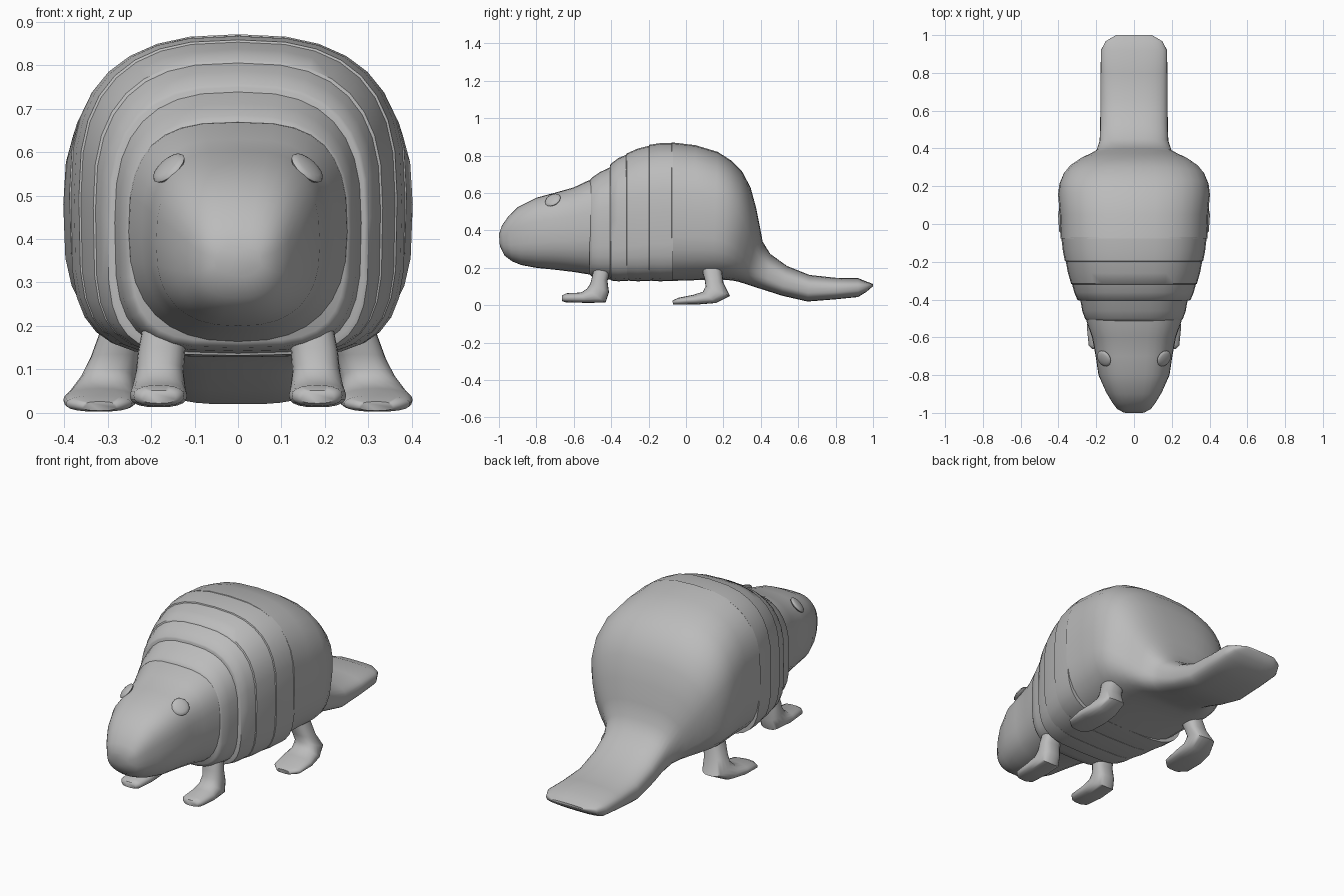
import bpy, bmesh, math
from mathutils import Vector

cube = bpy.data.objects.get("Cube")
if cube:
    bpy.data.objects.remove(cube, do_unlink=True)

fur = bpy.data.materials.new("plain grey")
fur.use_nodes = True
fur.diffuse_color = (0.5, 0.5, 0.5, 1)
fur.node_tree.nodes["Principled BSDF"].inputs["Base Color"].default_value = fur.diffuse_color


def finish(name, bm, angle=40):
    """Turn a bmesh into a smooth shaded object."""
    bmesh.ops.recalc_face_normals(bm, faces=bm.faces)
    mesh = bpy.data.meshes.new(name)
    bm.to_mesh(mesh)
    bm.free()
    mesh.materials.append(fur)
    obj = bpy.data.objects.new(name, mesh)
    bpy.context.collection.objects.link(obj)
    bpy.ops.object.select_all(action="DESELECT")
    obj.select_set(True)
    bpy.context.view_layer.objects.active = obj
    bpy.ops.object.shade_smooth_by_angle(angle=math.radians(angle))
    return obj


def power(value, exponent):
    return math.copysign(abs(value) ** (2 / exponent), value)


def loft(name, rings, upper=2.7, lower=3.2, sides=32, angle=40):
    """Skin rounded-box rings: top y, top z, bottom y, bottom z, half width, centre x."""
    bm = bmesh.new()
    loops = []
    for ty, tz, by, bz, width, *offset in rings:
        top, bottom = Vector((0, ty, tz)), Vector((0, by, bz))
        middle, half = (top + bottom) / 2, (top - bottom) / 2
        middle.x = offset[0] if offset else 0
        loop = []
        for i in range(sides):
            a = math.tau * i / sides
            n = upper if math.sin(a) >= 0 else lower
            across = Vector((width * power(math.cos(a), n), 0, 0))
            loop.append(bm.verts.new(middle + across + half * power(math.sin(a), n)))
        loops.append(loop)
    for first, second in zip(loops, loops[1:]):
        for i in range(sides):
            j = (i + 1) % sides
            bm.faces.new((first[i], first[j], second[j], second[i]))
    bm.faces.new(loops[0])
    bm.faces.new(loops[-1])
    return finish(name, bm, angle)


def mirrored(rings, side):
    return [(*ring[:-1], ring[-1] * side) for ring in rings]


# Head, from the blunt nose back into the neck
loft("head", [
    (-1, .38, -.995, .315, .055),
    (-.985, .425, -.97, .265, .09),
    (-.95, .475, -.93, .235, .118),
    (-.9, .525, -.88, .215, .148),
    (-.8, .575, -.8, .2, .188),
    (-.7, .602, -.7, .19, .203),
    (-.6, .63, -.6, .178, .222),
    (-.52, .668, -.52, .165, .25),
    (-.42, .68, -.42, .15, .265),
], upper=2.9, lower=2.5, angle=60)

# Raised collar around the neck
loft("collar", [
    (-.515, .668, -.515, .165, .247),
    (-.5, .685, -.5, .15, .26),
    (-.46, .712, -.46, .142, .274),
    (-.38, .75, -.38, .135, .288),
], lower=3.6, angle=60)

# Overlapping bands over the shoulders, each with a slight front lip
stops = [(-.405, .757, .3), (-.32, .812, .333), (-.2, .858, .366), (-.08, .871, .388)]
for index, (front, back) in enumerate(zip(stops, stops[1:])):
    y, z, w = front
    end_y, end_z, end_w = back
    loft(f"shoulder_band_{index + 1}", [
        (y, z - .008, y, .142, w - .008),
        (y + .004, z, y + .004, .132, w),
        ((y + end_y) / 2, (z + end_z) / 2 + .002, (y + end_y) / 2, .128, (w + end_w) / 2),
        (end_y + .01, end_z - .003, end_y + .01, .13, end_w - .003),
    ], lower=4.2)

# Rump, narrowing into the broad flat tail
loft("rump_and_tail", [
    (-.08, .863, -.08, .138, .38),
    (-.076, .871, -.076, .13, .388),
    (.05, .856, .05, .134, .393),
    (.17, .82, .14, .138, .402),
    (.24, .775, .185, .137, .395),
    (.3, .715, .22, .135, .375),
    (.345, .63, .25, .132, .342),
    (.375, .52, .28, .126, .297),
    (.395, .42, .315, .115, .243),
    (.41, .34, .36, .1, .2),
    (.45, .275, .43, .078, .182),
    (.54, .21, .51, .052, .179),
    (.66, .162, .65, .02, .178),
    (.8, .147, .8, .032, .177),
    (.92, .145, .92, .044, .175),
    (.97, .125, .965, .072, .15),
    (1, .114, 1, .102, .095),
], upper=2.6, lower=3.2, angle=50)

# Legs run from the toes back to the heel, then up into the body
front_leg = [
    (-.662, .052, -.662, .022, .04, .182),
    (-.64, .064, -.645, .016, .058, .182),
    (-.56, .068, -.54, .013, .066, .183),
    (-.53, .088, -.43, .014, .062, .182),
    (-.512, .115, -.412, .07, .055, .18),
    (-.503, .15, -.42, .13, .054, .176),
    (-.49, .215, -.4, .205, .052, .165),
]
hind_leg = [
    (-.072, .026, -.07, .005, .04, .318),
    (-.04, .04, -.04, .003, .076, .32),
    (.04, .056, .06, .004, .084, .318),
    (.09, .072, .16, .012, .076, .312),
    (.105, .1, .235, .05, .064, .3),
    (.1, .135, .2, .12, .056, .283),
    (.08, .21, .19, .205, .052, .258),
]
for label, side in (("left", 1), ("right", -1)):
    loft(f"{label}_front_leg", mirrored(front_leg, side), 2.3, 2.6, 20, 60)
    loft(f"{label}_hind_leg", mirrored(hind_leg, side), 2.3, 2.6, 20, 60)

    # Shallow round eye set into the upper corner of the head
    bm = bmesh.new()
    bmesh.ops.create_uvsphere(bm, u_segments=16, v_segments=8, radius=.045)
    bmesh.ops.scale(bm, vec=(1, 1, .3), verts=bm.verts)
    eye = finish(f"{label}_eye", bm)
    eye.location = (.159 * side, -.712, .563)
    eye.rotation_euler = Vector((.62 * side, -.4, .7)).to_track_quat("Z", "Y").to_euler()
